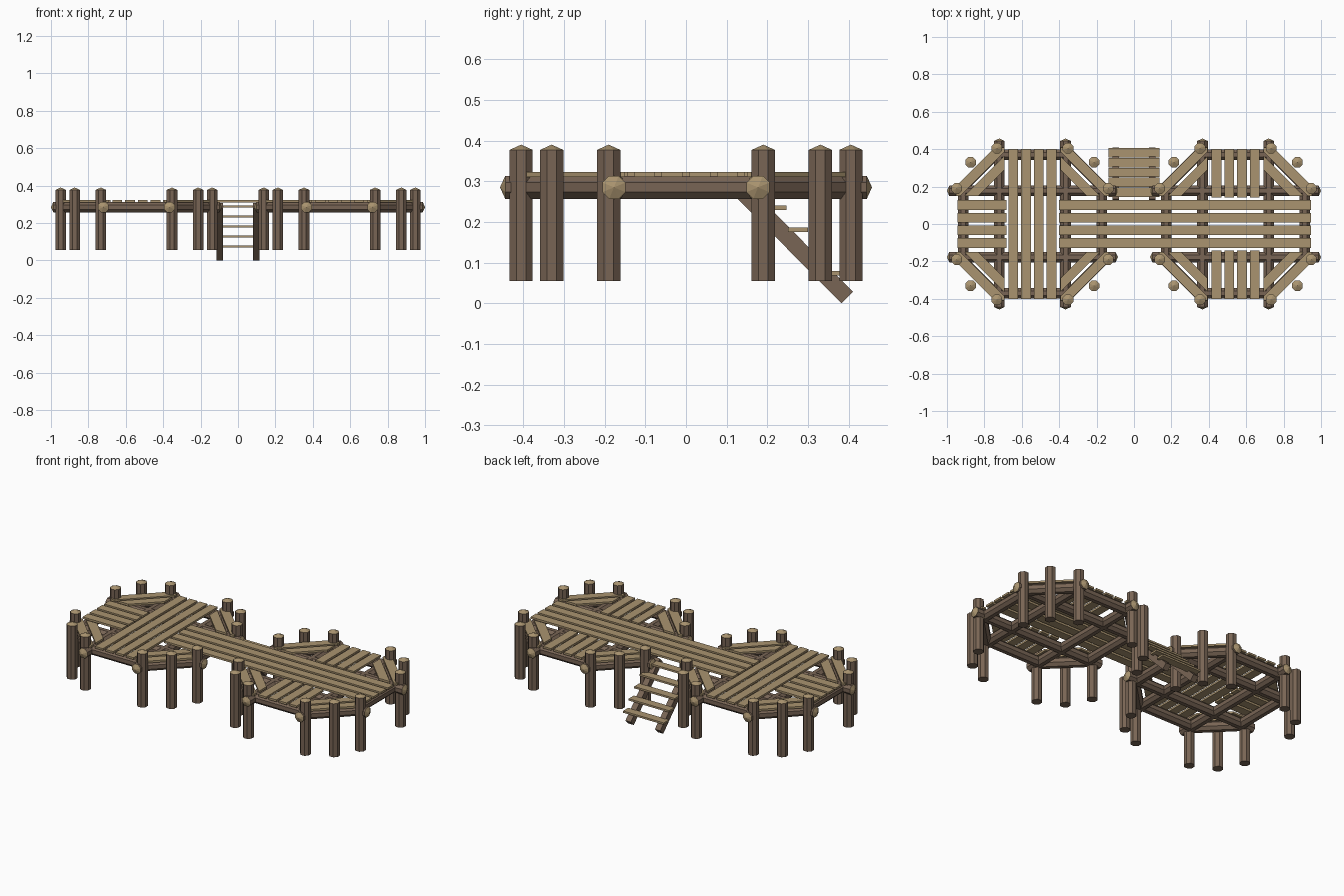
import bpy, bmesh, math
from mathutils import Vector, Matrix

old = bpy.data.objects.get("Cube")
if old:
    bpy.data.objects.remove(old, do_unlink=True)


def material(name, rgb):
    m = bpy.data.materials.new(name)
    m.use_nodes = True
    m.diffuse_color = (*rgb, 1)
    bsdf = m.node_tree.nodes["Principled BSDF"]
    bsdf.inputs["Base Color"].default_value = (*rgb, 1)
    bsdf.inputs["Roughness"].default_value = 0.9
    return m


BARK = material("brown bark", (0.19, 0.13, 0.09))
PLANK = material("tan cut wood", (0.40, 0.295, 0.16))

CX = 0.543            # platform centre distance from the middle
CROSS = 0.177         # offset of the crossing logs
LOG_Z = 0.285
DECK_Z = 0.317
DECK_T = 0.012
PITCH = 0.068         # plank spacing
WIDTH = 0.052         # plank width


def add_object(name, bm, mats):
    mesh = bpy.data.meshes.new(name)
    bmesh.ops.recalc_face_normals(bm, faces=bm.faces)
    bm.to_mesh(mesh)
    bm.free()
    for m in mats:
        mesh.materials.append(m)
    ob = bpy.data.objects.new(name, mesh)
    bpy.context.collection.objects.link(ob)
    return ob


def log(name, a, b, r=0.0285, tip=0.013, tip_start=True):
    """Eight-sided log from a to b with blunt cut points in lighter wood."""
    a, b = Vector(a), Vector(b)
    length = (b - a).length
    bm = bmesh.new()
    turn = Matrix.Rotation(math.pi / 8, 4, 'Z')
    rad = r / math.cos(math.pi / 8)
    stations = [(tip if tip_start else 0, rad), (length - tip, rad)]
    rings = []
    for z, rr in stations:
        made = bmesh.ops.create_circle(bm, segments=8, radius=rr,
                                       matrix=Matrix.Translation((0, 0, z)) @ turn)
        rings.append(made["verts"])
    for i in range(8):
        j = (i + 1) % 8
        bm.faces.new((rings[0][i], rings[0][j], rings[1][j], rings[1][i]))
    for ring, z, pointed in ((rings[0], 0, tip_start), (rings[1], length, True)):
        if pointed:
            peak = bm.verts.new((0, 0, z))
            for i in range(8):
                bm.faces.new((ring[i], ring[(i + 1) % 8], peak)).material_index = 1
        else:
            bm.faces.new(ring)
    rot = (b - a).to_track_quat('Z', 'Y').to_matrix().to_4x4()
    bm.transform(Matrix.Translation(a) @ rot)
    return add_object(name, bm, [BARK, PLANK])


def box(name, centre, size, mat, tilt=0):
    bm = bmesh.new()
    bmesh.ops.create_cube(bm, size=1, matrix=Matrix.Diagonal((*size, 1)))
    bm.transform(Matrix.Translation(centre) @ Matrix.Rotation(tilt, 4, 'X'))
    return add_object(name, bm, [mat])


def plank(name, x0, x1, y0, y1):
    return box(name, ((x0 + x1) / 2, (y0 + y1) / 2, DECK_Z),
               (x1 - x0, y1 - y0, DECK_T), PLANK)


def corner_plank(name, cx, sx, sy, near, far):
    """Diagonal plank, trimmed square to the corner of the deck."""
    bm = bmesh.new()
    mid = (near + far) / 2 / math.sqrt(2)
    bmesh.ops.create_cube(bm, size=1, matrix=Matrix.Translation((mid, mid, 0))
                          @ Matrix.Rotation(math.pi / 4, 4, 'Z')
                          @ Matrix.Diagonal((far - near, 1, DECK_T, 1)))
    for axis in (Vector((1, 0, 0)), Vector((0, 1, 0))):
        for limit, side in ((0.15, -1), (0.41, 1)):
            geom = bm.verts[:] + bm.edges[:] + bm.faces[:]
            cut = bmesh.ops.bisect_plane(bm, geom=geom, plane_co=axis * limit,
                                         plane_no=axis * side, clear_outer=True)
            edges = [e for e in cut["geom_cut"] if isinstance(e, bmesh.types.BMEdge)]
            if edges:
                bmesh.ops.contextual_create(bm, geom=edges)
    bm.transform(Matrix.Translation((cx, 0, DECK_Z)) @ Matrix.Diagonal((sx, sy, 1, 1)))
    return add_object(name, bm, [PLANK])


# Octagonal platform frames, posts and corner decking
END = 0.457
for side, cx in (("right", -CX), ("left", CX)):
    for s in (-1, 1):
        o = s * CROSS
        log(side + "_long_log", (cx - END, o, LOG_Z), (cx + END, o, LOG_Z))
        log(side + "_cross_log", (cx + o, -END, LOG_Z), (cx + o, END, LOG_Z))
        e = s * 0.37
        log(side + "_edge_log_x", (cx - 0.2, e, LOG_Z), (cx + 0.2, e, LOG_Z))
        log(side + "_edge_log_y", (cx + e, -0.2, LOG_Z), (cx + e, 0.2, LOG_Z))
        for t in (-1, 1):
            log(side + "_diagonal_log", (cx + s * 0.41, t * 0.16, LOG_Z),
                (cx + s * 0.16, t * 0.41, LOG_Z))
            for px, py in ((0.19, 0.405), (0.33, 0.33), (0.405, 0.19)):
                log(side + "_post", (cx + s * px, t * py, 0.055),
                    (cx + s * px, t * py, 0.39), tip_start=False)
            for k in range(2):
                far = 0.431 - k * PITCH
                corner_plank(side + "_corner_plank", cx, s, t, far - WIDTH, far)

# Straight decking: the walkway runs across the left deck and stops at the right one
for k in range(4):
    c = (k - 1.5) * PITCH
    lo, hi = c - WIDTH / 2, c + WIDTH / 2
    plank("walkway_plank", -0.402, 0.945, lo, hi)
    plank("right_end_plank", -0.945, -0.683, lo, hi)
    plank("right_deck_plank", -CX + lo, -CX + hi, -0.4, 0.4)
    plank("left_deck_plank_back", CX + lo, CX + hi, 0.143, 0.4)
    plank("left_deck_plank_front", CX + lo, CX + hi, -0.4, -0.143)

# Sloping ladder at the back
top, foot = Vector((0, 0.12, 0.292)), Vector((0, 0.396, 0.0145))
for s in (-1, 1):
    mid = (top + foot) / 2 + Vector((s * 0.098, 0, 0))
    box("ladder_rail", mid, (0.036, (foot - top).length, 0.04), BARK,
        math.atan2(foot.z - top.z, foot.y - top.y))
for k in range(5):
    box("ladder_step", (0, 0.17 + k * 0.0525, 0.288 - k * 0.0535),
        (0.27, 0.05, 0.011), PLANK)
